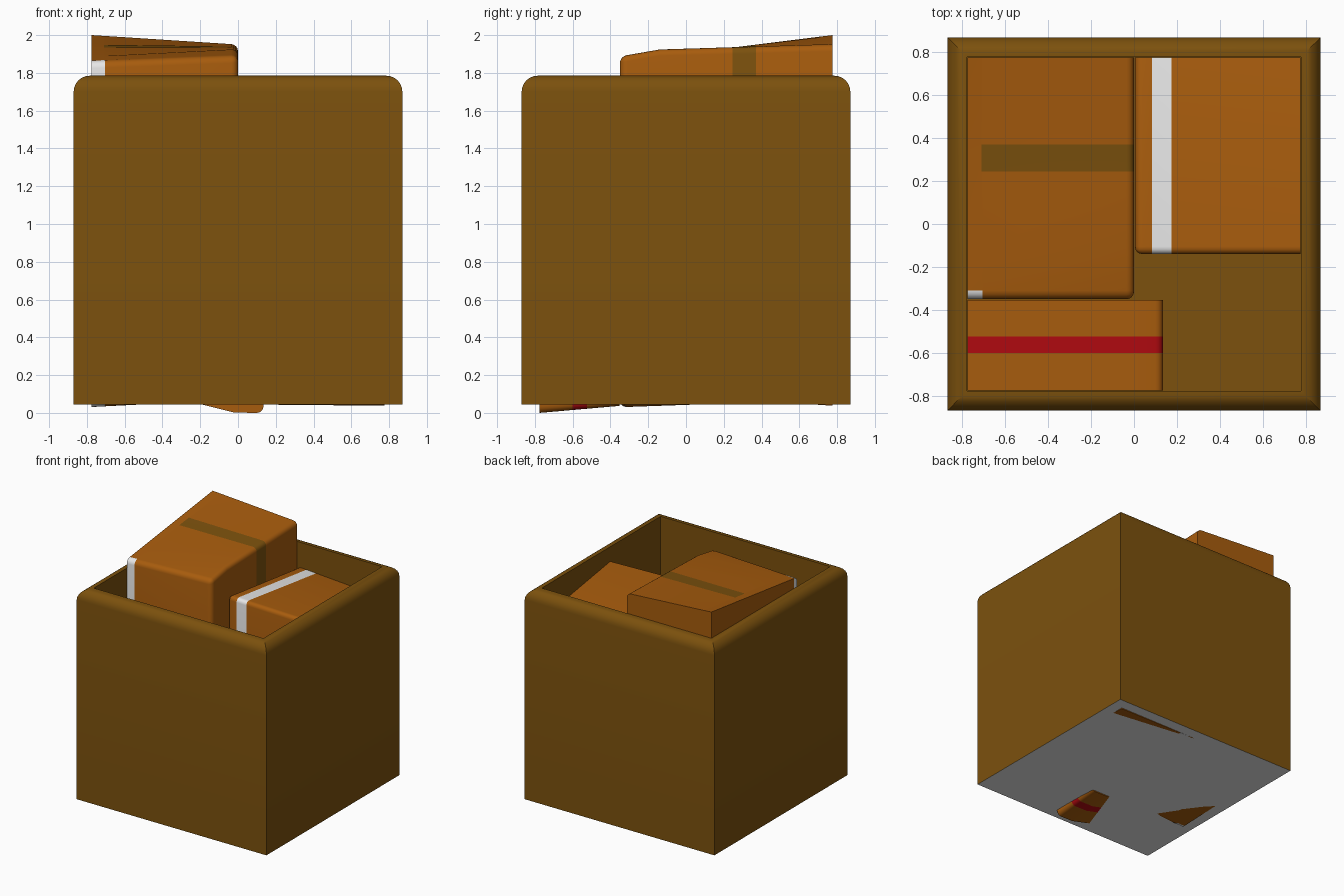
import bpy, bmesh, math
from mathutils import Vector

old = bpy.data.objects.get("Cube")
if old:
    bpy.data.objects.remove(old, do_unlink=True)


def material(name, rgb):
    m = bpy.data.materials.new(name)
    m.use_nodes = True
    m.diffuse_color = (*rgb, 1)
    m.node_tree.nodes["Principled BSDF"].inputs["Base Color"].default_value = (*rgb, 1)
    return m


brown = material("dark cardboard", (0.2, 0.082, 0.004))
orange = material("light cardboard", (0.39, 0.107, 0.004))
white = material("white tape", (0.8, 0.8, 0.8))
red = material("red tape", (0.434, 0.003, 0.005))


def finish(name, bm, mats):
    bmesh.ops.recalc_face_normals(bm, faces=bm.faces)
    mesh = bpy.data.meshes.new(name)
    bm.to_mesh(mesh)
    bm.free()
    ob = bpy.data.objects.new(name, mesh)
    bpy.context.collection.objects.link(ob)
    for m in mats:
        mesh.materials.append(m)
    bpy.ops.object.select_all(action='DESELECT')
    ob.select_set(True)
    bpy.context.view_layer.objects.active = ob
    bpy.ops.object.shade_smooth_by_angle(angle=math.radians(30))
    return ob


def block(lo, hi):
    """Axis-aligned block between two corners."""
    bm = bmesh.new()
    bmesh.ops.create_cube(bm, size=1)
    for v in bm.verts:
        v.co = Vector([h if c > 0 else l for c, l, h in zip(v.co, lo, hi)])
    return bm


def round_edges(bm, test, radius, segments):
    edges = [e for e in bm.edges if test((e.verts[0].co + e.verts[1].co) / 2)]
    bmesh.ops.bevel(bm, geom=edges, offset=radius, segments=segments,
                    profile=0.5, affect='EDGES')


# Open outer box: rounded outer rim, sunken floor, pale underside
W, INNER, BASE, RIM, FLOOR = 0.87, 0.775, 0.045, 1.785, 0.06
bm = block((-W, -W, BASE), (W, W, RIM))
round_edges(bm, lambda c: c.z > RIM - 0.01, 0.085, 6)
bm.normal_update()
top = max(bm.faces, key=lambda f: f.calc_center_median().z)
bmesh.ops.inset_region(bm, faces=[top], thickness=W - 0.085 - INNER)
hole = bmesh.ops.extrude_face_region(bm, geom=[top])
bmesh.ops.translate(bm, vec=(0, 0, FLOOR - RIM),
                    verts=[g for g in hole["geom"] if isinstance(g, bmesh.types.BMVert)])
if top.is_valid:
    bmesh.ops.delete(bm, geom=[top], context='FACES_ONLY')
for f in bm.faces:
    f.material_index = int(f.calc_center_median().z < BASE + 0.001)
finish("outer_box", bm, [brown, white])


def carton(name, lo, hi, tops, bottoms, walls, tapes, radius=0.035, bend=None, flat=None):
    """Taped carton. tops and bottoms hold the z of the corners as
    (-x-y, +x-y, -x+y, +x+y); walls lists the sides whose edges stay sharp;
    each tape is (material, x range, y range)."""
    bm = block((*lo, 0), (*hi, 1))
    limit = {'-x': lambda c: c.x < lo[0] + 0.001, '+x': lambda c: c.x > hi[0] - 0.001,
             '-y': lambda c: c.y < lo[1] + 0.001, '+y': lambda c: c.y > hi[1] - 0.001}
    round_edges(bm, lambda c: not any(limit[w](c) for w in walls), radius, 4)

    # Cut along the tape borders and the crease
    cuts = [(a, v) for t in tapes for a in (0, 1) for v in t[1 + a] if lo[a] < v < hi[a]]
    if bend is not None:
        cuts.append((1, bend))
    if flat is not None:
        cuts.append((0, flat))
    for axis, value in cuts:
        point, normal = Vector(), Vector()
        point[axis], normal[axis] = value, 1
        bmesh.ops.bisect_plane(bm, geom=bm.verts[:] + bm.edges[:] + bm.faces[:],
                               plane_co=point, plane_no=normal)
    for f in bm.faces:
        c = f.calc_center_median()
        for i, (_, xs, ys) in enumerate(tapes):
            if xs[0] < c.x < xs[1] and ys[0] < c.y < ys[1]:
                f.material_index = i + 1

    # Sag the top and bottom to their corner heights
    for v in bm.verts:
        u = (v.co.x - lo[0]) / (hi[0] - lo[0])
        w = (v.co.y - lo[1]) / (hi[1] - lo[1])
        upper = v.co.z > 0.5
        q = tops if upper else bottoms
        z = (q[0] * (1 - u) + q[1] * u) * (1 - w) + (q[2] * (1 - u) + q[3] * u) * w
        if upper and bend is not None:
            z -= 0.15 * u * max(0, bend - v.co.y)
        if not upper and flat is not None:
            z = max(z, 0.037 * w)
        v.co.z = z + v.co.z - (1 if upper else 0)
    finish(name, bm, [orange] + [t[0] for t in tapes])


ANY = (-9, 9)
carton("tall_carton", (-INNER, -0.35), (0, INNER),
       (1.86, 1.92, 2.0, 1.95), (0.03, 0.07, 0.07, 0.08), ('-x', '+y'),
       [(brown, (-0.71, 9), (0.245, 0.37)), (white, (-9, -0.705), (-9, -0.31))],
       bend=-0.14)
carton("back_carton", (0.004, -0.14), (INNER, INNER),
       (1.69, 1.67, 1.58, 1.53), (0.1, 0.1, 0.045, 0.038), ('+x', '+y'),
       [(white, (0.085, 0.175), ANY)])
carton("front_carton", (-INNER, -INNER), (0.135, -0.353),
       (1.3, 1.3, 1.3, 1.3), (0.19, -0.037, 0.227, 0.0), ('-x', '-y', '+y'),
       [(red, ANY, (-0.6, -0.525))], flat=-0.02)
